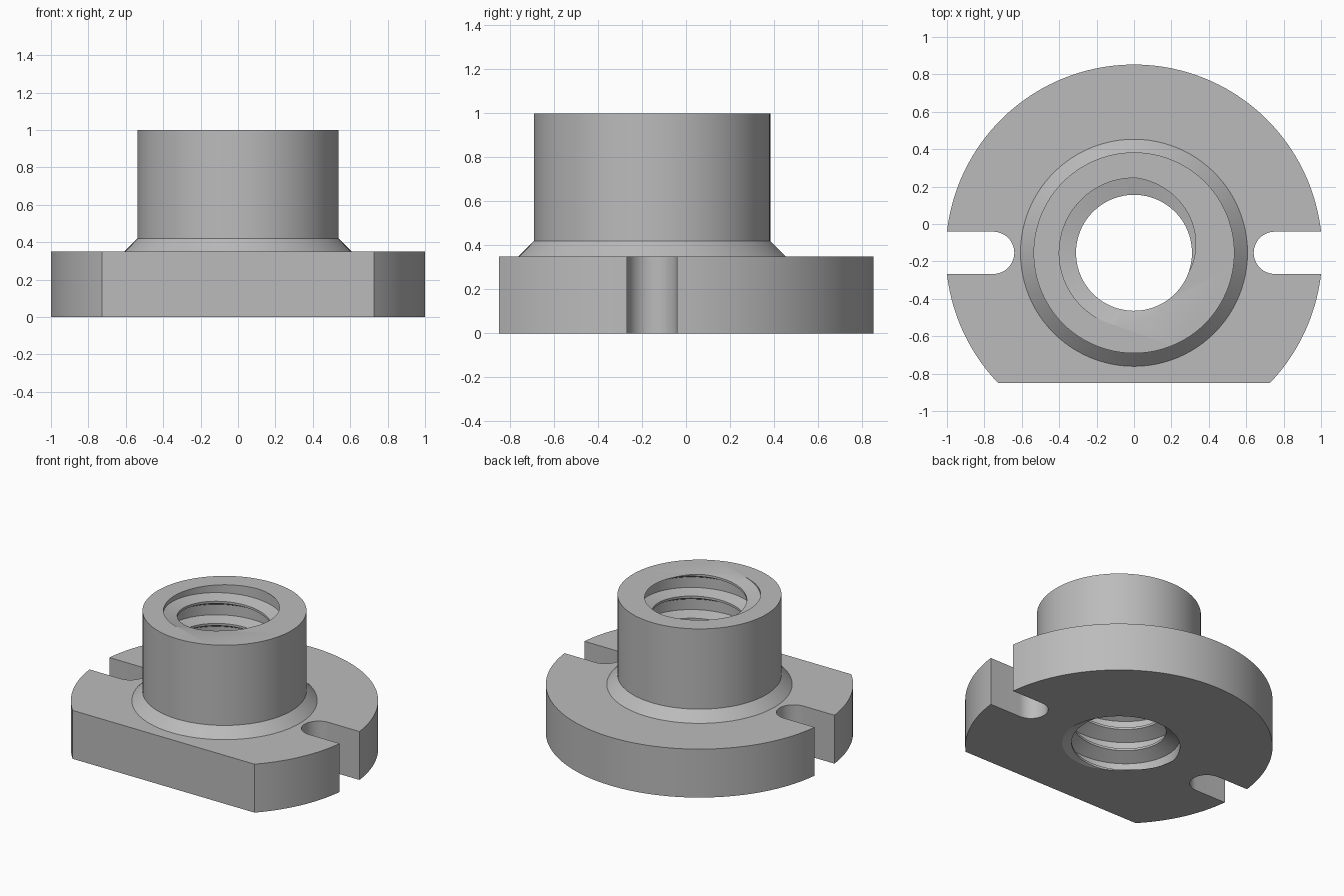
import bpy, bmesh, math
from math import sin, cos, pi
from mathutils import Vector

if "Cube" in bpy.data.objects:
    bpy.data.objects.remove(bpy.data.objects["Cube"], do_unlink=True)

AXIS_Y = -0.154          # centre line of hub, bore and flange
FLANGE_R, FLANGE_H = 1.0064, 0.35
SLOT_R, SLOT_X = 0.113, 0.753
FLAT_Y = -0.85
SEGS = 96

steel = bpy.data.materials.new("plain_grey")
steel.use_nodes = True
grey = (0.5, 0.5, 0.5, 1)
steel.diffuse_color = grey
steel.node_tree.nodes["Principled BSDF"].inputs["Base Color"].default_value = grey


def make_object(name, bm):
    bmesh.ops.recalc_face_normals(bm, faces=bm.faces[:])
    mesh = bpy.data.meshes.new(name)
    bm.to_mesh(mesh)
    bm.free()
    mesh.materials.append(steel)
    obj = bpy.data.objects.new(name, mesh)
    bpy.context.collection.objects.link(obj)
    return obj


def arc(cx, r, start, end, steps):
    return [(cx + r * cos(start + (end - start) * i / steps),
             AXIS_Y + r * sin(start + (end - start) * i / steps))
            for i in range(steps + 1)]


def boolean(target, tool, operation):
    mod = target.modifiers.new(operation.lower(), "BOOLEAN")
    mod.operation, mod.solver, mod.object = operation, "EXACT", tool
    bpy.context.view_layer.objects.active = target
    bpy.ops.object.modifier_apply(modifier=mod.name)
    bpy.data.objects.remove(tool, do_unlink=True)


# Flange: round plate with a flat front and two open slots
slot_a = math.asin(SLOT_R / FLANGE_R)
flat_a = math.asin((FLAT_Y - AXIS_Y) / FLANGE_R)
outline = arc(0, FLANGE_R, flat_a, -slot_a, 20)
outline += arc(SLOT_X, SLOT_R, -pi / 2, -3 * pi / 2, 24)
outline += arc(0, FLANGE_R, slot_a, pi - slot_a, 80)
outline += arc(-SLOT_X, SLOT_R, pi / 2, -pi / 2, 24)
outline += arc(0, FLANGE_R, pi + slot_a, pi - flat_a, 20)
bm = bmesh.new()
plate = bm.faces.new([bm.verts.new((x, y, 0)) for x, y in outline])
top = bmesh.ops.extrude_face_region(bm, geom=[plate])["geom"]
bmesh.ops.translate(bm, vec=(0, 0, FLANGE_H),
                    verts=[v for v in top if isinstance(v, bmesh.types.BMVert)])
nut = make_object("flanged_nut", bm)

# Hub: turned profile with a chamfered foot
bm = bmesh.new()
profile = [(0.677, 0.28), (0.607, FLANGE_H), (0.537, 0.42), (0.537, 1.0)]
profile[0] = (0.607, 0.28)
rings = [[bm.verts.new((r * cos(2 * pi * i / SEGS), AXIS_Y + r * sin(2 * pi * i / SEGS), z))
          for i in range(SEGS)] for r, z in profile]
for low, high in zip(rings, rings[1:]):
    for i in range(SEGS):
        j = (i + 1) % SEGS
        bm.faces.new((low[i], low[j], high[j], high[i]))
bm.faces.new(rings[0])
bm.faces.new(rings[-1])
boolean(nut, make_object("hub", bm), "UNION")

# Threaded bore: helical core, trimmed to length and capped
PITCH, ROOT_R, CREST_R = 0.16, 0.40, 0.31
START = math.radians(-20)
ridge = [(0.0, CREST_R), (0.1, CREST_R), (0.23, ROOT_R), (0.7, ROOT_R), (1.0, CREST_R)]
bm = bmesh.new()
columns = []
for i in range(9 * SEGS + 1):
    a = START + 2 * pi * i / SEGS
    lift = 1.0 + PITCH * (i / SEGS - 8)
    columns.append([bm.verts.new((r * cos(a), AXIS_Y + r * sin(a), lift + PITCH * f))
                    for f, r in ridge])
for c, d in zip(columns, columns[1:]):
    for k in range(len(ridge) - 1):
        bm.faces.new((c[k], d[k], d[k + 1], c[k + 1]))
bmesh.ops.remove_doubles(bm, verts=bm.verts[:], dist=0.0001)
for z, side in ((-0.03, -1), (1.03, 1)):
    cut = bmesh.ops.bisect_plane(bm, geom=bm.verts[:] + bm.edges[:] + bm.faces[:],
                                 plane_co=Vector((0, 0, z)), plane_no=Vector((0, 0, side)),
                                 clear_outer=True)
    rim = [e for e in cut["geom_cut"] if isinstance(e, bmesh.types.BMEdge)]
    bmesh.ops.contextual_create(bm, geom=rim)
boolean(nut, make_object("thread_core", bm), "DIFFERENCE")

# Smooth round walls, crisp edges
bpy.ops.object.select_all(action="DESELECT")
nut.select_set(True)
bpy.context.view_layer.objects.active = nut
bpy.ops.object.shade_smooth_by_angle(angle=math.radians(25))
